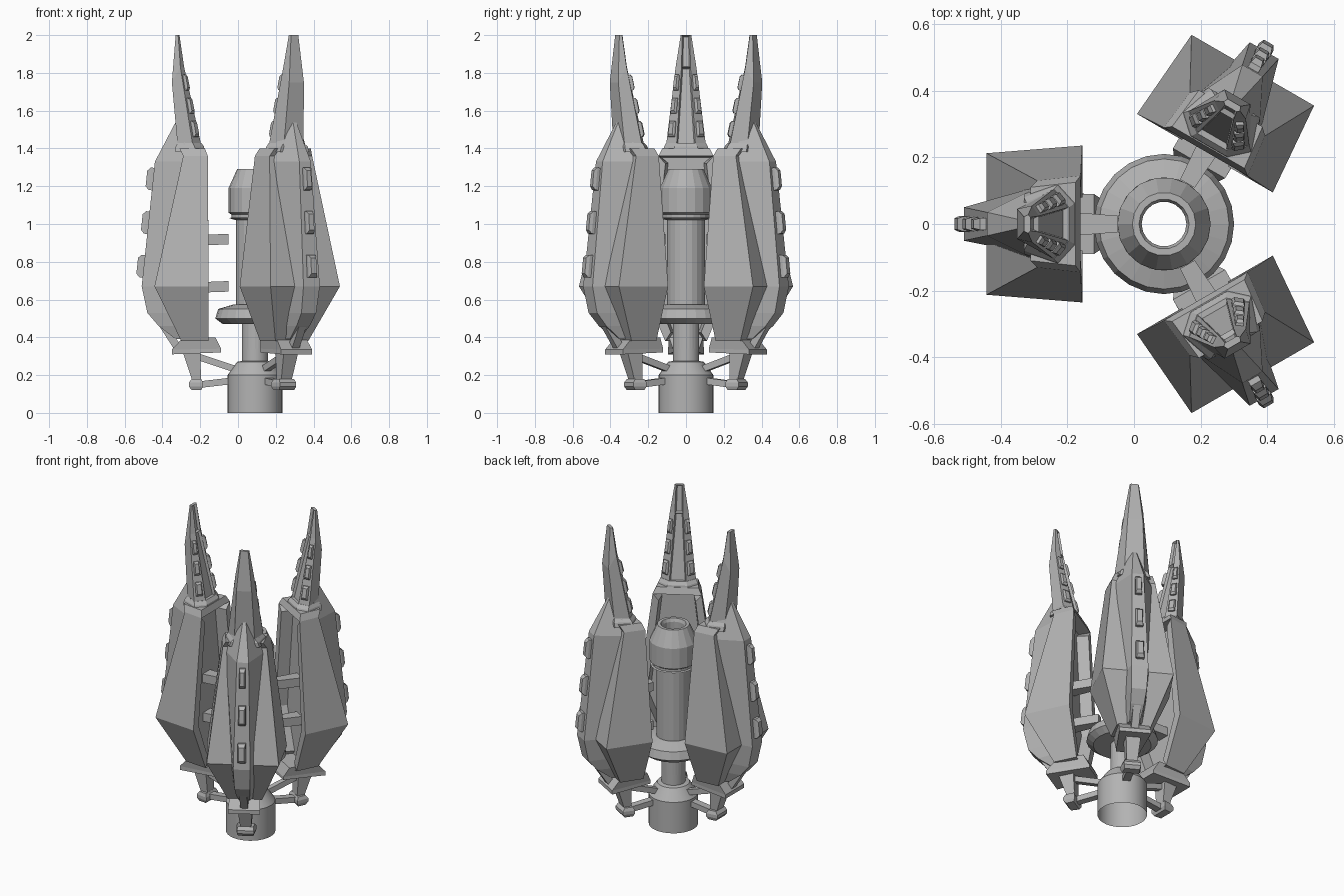
import bpy, bmesh, math
from mathutils import Vector

if "Cube" in bpy.data.objects:
    bpy.data.objects.remove(bpy.data.objects["Cube"], do_unlink=True)

AXIS = Vector((0.09, 0, 0))
POD_ANGLES = {"right": 180, "back": 60, "front": -60}

grey = bpy.data.materials.new("hull grey")
grey.use_nodes = True
grey.diffuse_color = (0.45, 0.45, 0.45, 1)
grey.node_tree.nodes["Principled BSDF"].inputs["Base Color"].default_value = grey.diffuse_color


def place(name, mesh, angle=0):
    ob = bpy.data.objects.new(name, mesh)
    bpy.context.collection.objects.link(ob)
    ob.location = AXIS
    ob.rotation_euler.z = math.radians(angle)
    return ob


def finish(bm, name, fix_normals=True):
    if fix_normals:
        bmesh.ops.recalc_face_normals(bm, faces=bm.faces)
    mesh = bpy.data.meshes.new(name)
    bm.to_mesh(mesh)
    bm.free()
    mesh.materials.append(grey)
    return mesh


def around(bm, name):
    """Place one part on each of the three pods (local x points outward)."""
    mesh = finish(bm, name)
    for side, angle in POD_ANGLES.items():
        place(side + "_" + name, mesh, angle)


def bridge(bm, rings, caps=True):
    n = len(rings[0])
    rows = [[bm.verts.new(p) for p in ring] for ring in rings]
    for a, b in zip(rows, rows[1:]):
        for j in range(n):
            k = (j + 1) % n
            bm.faces.new((a[j], a[k], b[k], b[j]))
    if caps:
        bm.faces.new(rows[0][::-1])
        bm.faces.new(rows[-1])


def mirrored(half):
    """Close a half outline (inner to outer, +y) across y = 0."""
    return list(half) + [(r, -t, z) for r, t, z in reversed(half)]


def loft(bm, halves):
    bridge(bm, [mirrored(h) for h in halves])


def lathe(name, profile, segments, smooth=False):
    bm = bmesh.new()
    turns = [2 * math.pi * j / segments for j in range(segments)]
    bridge(bm, [[(r * math.cos(a), r * math.sin(a), z) for a in turns]
                for r, z in profile], caps=False)
    ob = place(name, finish(bm, name, False))
    if smooth:
        bpy.ops.object.select_all(action="DESELECT")
        ob.select_set(True)
        bpy.context.view_layer.objects.active = ob
        bpy.ops.object.shade_smooth_by_angle()


def beam(bm, p, q, width, height):
    """Square bar from p to q in the radial plane."""
    p, q = Vector(p), Vector(q)
    side = Vector((0, width / 2, 0))
    up = (q - p).cross(side).normalized() * height / 2
    bridge(bm, [[c + side + up, c - side + up, c - side - up, c + side - up]
                for c in (p, q)])


def raised_panel(bm, quad, u0, u1, v0, v1, height, flip=False):
    """Chamfered block standing on part of a quad."""
    a, b, c, d = map(Vector, quad)
    normal = (b - a).cross(d - a).normalized()

    def at(u, v, h):
        p = a.lerp(b, u).lerp(d.lerp(c, u), v) + normal * h
        return Vector((p.x, -p.y, p.z)) if flip else p
    rings = []
    for inset, h in ((0, -0.01), (0, height * 0.5), (0.15, height)):
        du, dv = (u1 - u0) * inset, (v1 - v0) * inset
        rings.append([at(u0 + du, v0 + dv, h), at(u1 - du, v0 + dv, h),
                      at(u1 - du, v1 - dv, h), at(u0 + du, v1 - dv, h)])
    bridge(bm, rings)


def inner_faces(bm, low, high):
    bmesh.ops.recalc_face_normals(bm, faces=bm.faces)
    bm.normal_update()
    return [f for f in bm.faces if f.normal.x < -0.6
            and abs(f.calc_center_median().y) < 0.001
            and low < f.calc_center_median().z < high]


# Central tube, open from end to end
lathe("base_hub", [(0.145, 0), (0.145, 0.2), (0.095, 0.27), (0.07, 0.275), (0.07, 0.34)], 32, True)
lathe("column_flange", [(0.07, 0.33), (0.07, 0.47), (0.17, 0.47), (0.21, 0.5),
                        (0.195, 0.55), (0.11, 0.575), (0.1, 0.575)], 24)
lathe("column", [(0.1, 0.57), (0.1, 1.02), (0.135, 1.03), (0.125, 1.035),
                 (0.125, 1.05), (0.14, 1.06)], 20)
lathe("column_head", [(0.14, 1.06), (0.14, 1.19), (0.095, 1.29), (0.075, 1.29),
                      (0.067, 1.27), (0.067, 1.06)], 18)

# Armoured pod body with a recessed channel facing the tube
bm = bmesh.new()
loft(bm, [[(ri, ti, z), (ro, to, z)] for z, ri, ti, ro, to in (
    (0.38, 0.245, 0.11, 0.39, 0.10),
    (0.67, 0.245, 0.235, 0.532, 0.212),
    (1.36, 0.25, 0.145, 0.38, 0.13),
    (1.40, 0.265, 0.125, 0.40, 0.11))])
bmesh.ops.inset_region(bm, faces=inner_faces(bm, 0.4, 1.37), thickness=0.055, depth=0)
channel = [f for f in inner_faces(bm, 0.4, 1.36)]
bmesh.ops.inset_region(bm, faces=channel, thickness=0.015, depth=-0.07)
around(bm, "pod_body")

# Raised spine on the outer side
bm = bmesh.new()
spine = [(0.39, 0.38, 0.05, 0.42, 0.03), (0.46, 0.40, 0.06, 0.51, 0.04),
         (0.53, 0.44, 0.065, 0.57, 0.045), (0.67, 0.50, 0.07, 0.60, 0.05),
         (1.33, 0.37, 0.115, 0.53, 0.035), (1.54, 0.37, 0.05, 0.42, 0.01)]
loft(bm, [[(ri, ti, z), (ro, to, z)] for z, ri, ti, ro, to in spine])
around(bm, "spine")

# Three blocks on each spine
bm = bmesh.new()
(zb, _, _, rb, tb), (zt, _, _, rt, tt) = spine[3:5]
back = [(rb, -tb, zb), (rb, tb, zb), (rt, tt, zt), (rt, -tt, zt)]
for v in (0.07, 0.42, 0.77):
    raised_panel(bm, back, 0.25, 0.75, v, v + 0.18, 0.035)
around(bm, "spine_blocks")

# Spire with inset slots on its inner face
base = [(0.285, 0.05, 1.42), (0.33, 0.105, 1.42), (0.41, 0.06, 1.42)]
neck = [(0.375, 0.024, 1.83), (0.395, 0.055, 1.83), (0.44, 0.045, 1.75)]
tip = [(0.40, 0.02, 2.0), (0.407, 0.028, 2.0), (0.42, 0.022, 2.0)]
bm = bmesh.new()
loft(bm, [base, neck, tip])
slots = inner_faces(bm, 1.45, 1.98)
bmesh.ops.inset_individual(bm, faces=slots, thickness=0.01, depth=-0.015)
around(bm, "spire")

# Collar under the spire
bm = bmesh.new()
loft(bm, [[(0.265, 0.07, 1.38), (0.315, 0.125, 1.38), (0.42, 0.09, 1.38)],
          [(0.27, 0.06, 1.41), (0.32, 0.115, 1.41), (0.42, 0.08, 1.41)],
          [(0.285, 0.05, 1.43), (0.33, 0.105, 1.43), (0.41, 0.06, 1.43)]])
around(bm, "spire_collar")

# Blocks on the two slanted sides of the spire
bm = bmesh.new()
slant = [base[1], base[0], neck[0], neck[1]]
for flip in (False, True):
    for v in (0.1, 0.4, 0.7):
        raised_panel(bm, slant, 0.2, 0.8, v, v + 0.2, 0.018, flip)
around(bm, "spire_blocks")

# Skirt plate under the pod
bm = bmesh.new()
loft(bm, [[(0.18, 0.07, 0.32), (0.44, 0.095, 0.31)],
          [(0.18, 0.07, 0.34), (0.44, 0.095, 0.335)],
          [(0.21, 0.09, 0.40), (0.38, 0.09, 0.40)]])
around(bm, "skirt_plate")

# Leg, foot and braces
bm = bmesh.new()
loft(bm, [[(0.285, 0.03, 0.15), (0.325, 0.03, 0.15)],
          [(0.29, 0.045, 0.33), (0.385, 0.045, 0.33)]])
beam(bm, (0.40, 0, 0.33), (0.49, 0, 0.47), 0.045, 0.04)
around(bm, "leg")
bm = bmesh.new()
loft(bm, [[(0.285, 0.05, 0.12), (0.335, 0.045, 0.12)],
          [(0.275, 0.06, 0.14), (0.35, 0.05, 0.14)],
          [(0.275, 0.06, 0.16), (0.35, 0.05, 0.16)],
          [(0.285, 0.05, 0.18), (0.335, 0.045, 0.18)]])
around(bm, "foot")
bm = bmesh.new()
beam(bm, (0.12, 0, 0.17), (0.29, 0, 0.15), 0.045, 0.035)
beam(bm, (0.10, 0, 0.23), (0.31, 0, 0.30), 0.035, 0.035)
around(bm, "leg_braces")

# Struts reaching from the channel toward the tube
bm = bmesh.new()
for z in (0.67, 0.92):
    loft(bm, [[(0.14, 0.025, z - 0.028), (0.34, 0.04, z - 0.035)],
              [(0.14, 0.025, z + 0.028), (0.34, 0.04, z + 0.02)]])
around(bm, "pod_struts")
